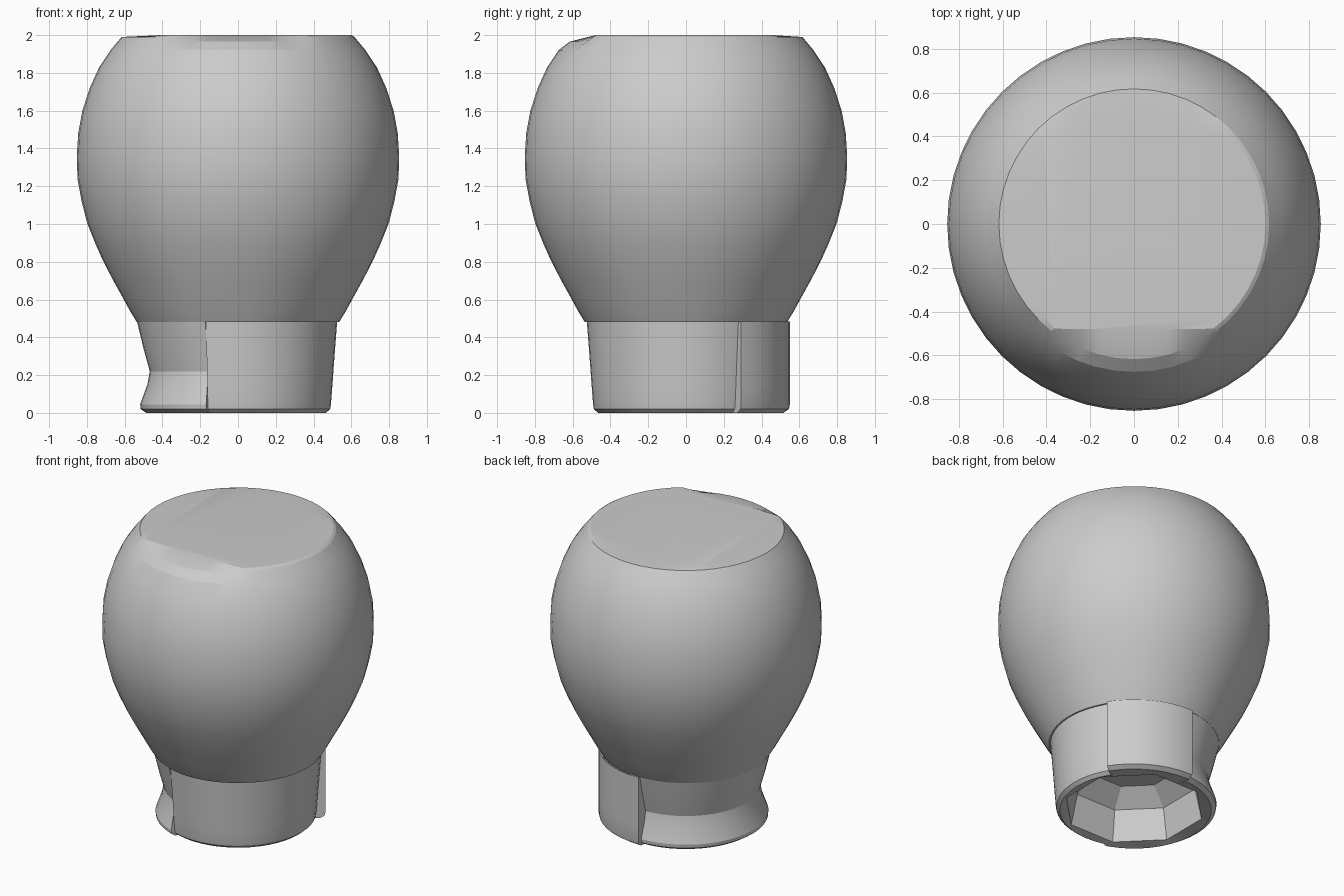
import bpy, bmesh
from math import sin, cos, pi, radians, degrees

if "Cube" in bpy.data.objects:
    bpy.data.objects.remove(bpy.data.objects["Cube"])


def loft(name, angles, rings, cap_start=False, cap_end=False, smooth=18):
    """Skin rings; each ring is a function angle(deg) -> (x, y, z)."""
    bm = bmesh.new()
    rows = [[bm.verts.new(ring(a)) for a in angles] for ring in rings]
    n = len(angles)
    for lo, hi in zip(rows, rows[1:]):
        for i in range(n):
            j = (i + 1) % n
            bm.faces.new((lo[i], lo[j], hi[j], hi[i]))
    if cap_start:
        bm.faces.new(rows[0][::-1])
    if cap_end:
        bm.faces.new(rows[-1])
    bmesh.ops.remove_doubles(bm, verts=bm.verts, dist=1e-5)
    bmesh.ops.recalc_face_normals(bm, faces=bm.faces)
    me = bpy.data.meshes.new(name)
    bm.to_mesh(me)
    bm.free()
    ob = bpy.data.objects.new(name, me)
    bpy.context.collection.objects.link(ob)
    bpy.ops.object.select_all(action='DESELECT')
    ob.select_set(True)
    bpy.context.view_layer.objects.active = ob
    bpy.ops.object.shade_smooth_by_angle(angle=radians(smooth))
    return ob


def polar(r, a, z):
    return (r * cos(radians(a)), r * sin(radians(a)), z)


def circle(r, z):
    return lambda a: polar(r, a, z)


def octagon(r, z):
    # flats centred on multiples of 45 degrees
    def ring(a):
        d = (a + 22.5) % 45 - 22.5
        return polar(r / cos(radians(d)), a, z)
    return ring


# Bulbous body, closed on top by a slightly raised squarish plate
profile = [(.535, .48), (.572, .54), (.61, .61), (.66, .70), (.712, .80),
           (.757, .90), (.797, 1.0), (.828, 1.12), (.85, 1.24), (.853, 1.36),
           (.846, 1.48), (.824, 1.60), (.785, 1.72), (.735, 1.83), (.675, 1.92)]


def rim(a):
    x, y, z = polar(.617, a, 1.99)
    return (x, y, 1.965 if y < -.5 else z)


def plate(a):
    x, y, _ = polar(.6, a, 0)
    return (max(-.41, x), max(-.48, min(.46, y)), 2.0)


even = [i * 7.5 for i in range(48)]
loft("body", even, [circle(r, z) for r, z in profile] + [rim, plate],
     cap_start=True, cap_end=True)

# Foot: tapered collar, straight back panel, pinched and flared left section
foot_z = [.485, .34, .22, .15, .045, .02, 0]
collar = [.525, .514, .505, .50, .492, .488, .465]
panel = [.55, .55, .55, .55, .55, .545, .515]
pinch = [.535, .50, .467, .48, .518, .515, .485]


def foot_ring(k):
    def ring(a):
        row = panel if 32 <= a <= 92 else pinch if 92 < a <= 251 else collar
        return polar(row[k], a, foot_z[k])
    return ring


# duplicate angles give crisp steps between the sections
foot_angles = sorted(even + [31.9, 32, 92, 92.1, 251, 251.1])
rings = [foot_ring(k) for k in range(len(foot_z))]
# hollow underside with faceted walls
rings += [octagon(.41, .012), octagon(.37, .22), octagon(.25, .32)]
loft("foot", foot_angles, rings, cap_end=True)
